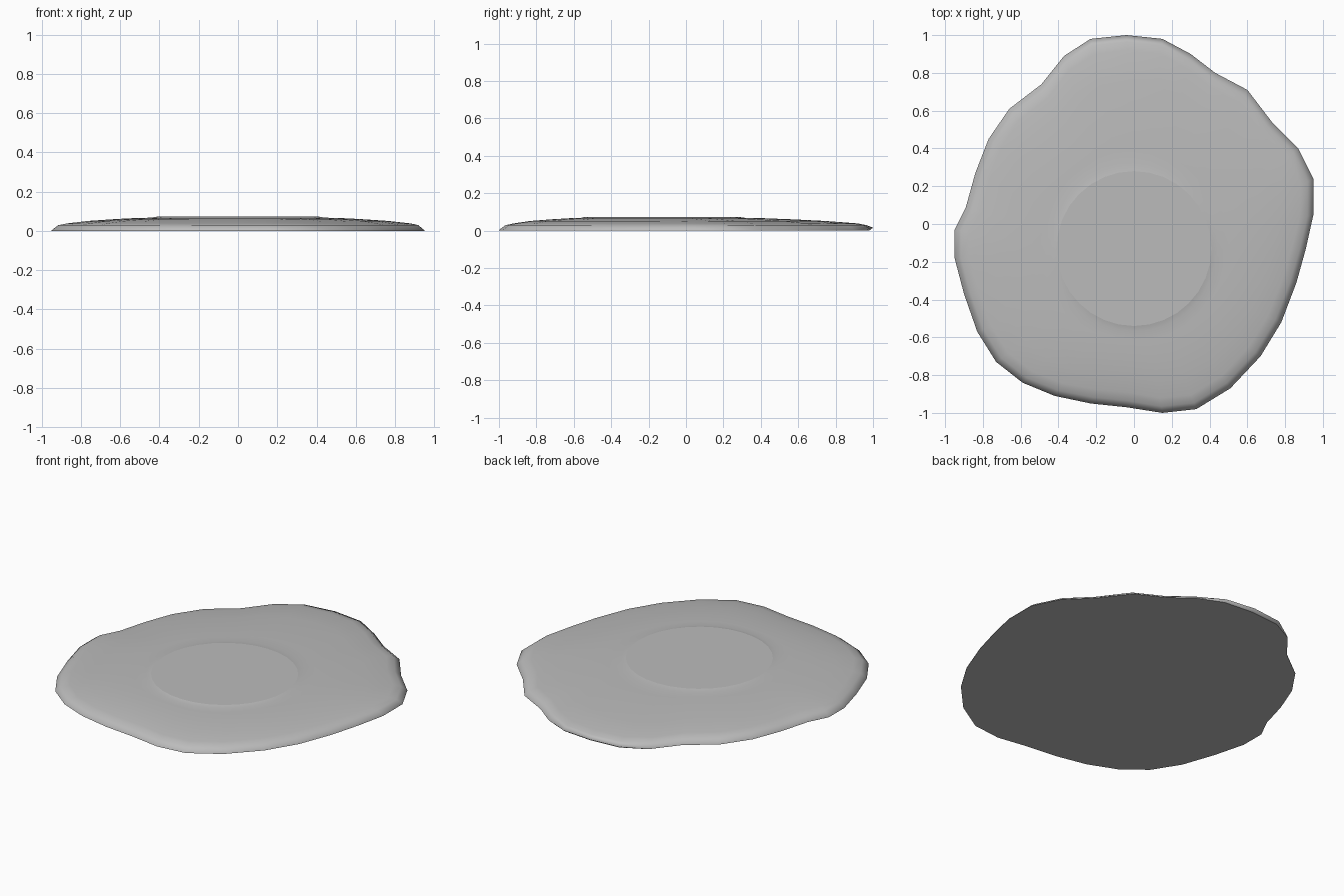
import bpy, bmesh, math
from mathutils import Vector

cube = bpy.data.objects.get("Cube")
if cube:
    bpy.data.objects.remove(cube, do_unlink=True)

stone = bpy.data.materials.new("stone grey")
stone.use_nodes = True
colour = (0.5, 0.5, 0.5, 1)
stone.diffuse_color = colour
stone.node_tree.nodes["Principled BSDF"].inputs["Base Color"].default_value = colour

# Irregular outline, clockwise from the back
outline = [(-.04, 1), (.15, .98), (.30, .90), (.43, .80), (.60, .71), (.73, .54),
           (.87, .40), (.95, .24), (.95, .05), (.91, -.13), (.86, -.31), (.78, -.52),
           (.67, -.70), (.51, -.87), (.33, -.98), (.15, -1), (-.04, -.97), (-.23, -.95),
           (-.42, -.91), (-.59, -.84), (-.73, -.73), (-.83, -.57), (-.90, -.37),
           (-.95, -.18), (-.95, -.03), (-.89, .09), (-.84, .27), (-.77, .45),
           (-.66, .61), (-.49, .74), (-.37, .89), (-.23, .98)]
N = len(outline)
centre, radius = Vector((0, -.13)), .41
outer = [Vector(p) for p in outline]
inner = []
for i in range(N):
    a = math.pi / 2 - math.tau * i / N
    inner.append(centre + radius * Vector((math.cos(a), math.sin(a))))

bm = bmesh.new()


def ring(place):
    """Add one loop of vertices; place(i, inward) gives a 2D point and a height."""
    verts = []
    for i in range(N):
        p, z = place(i, (inner[i] - outer[i]).normalized())
        verts.append(bm.verts.new((p.x, p.y, z)))
    return verts


def tuck(i):
    return max(0, outer[i].y - .9) * .2


# Underside, rim, sloping top, bank and raised round plateau
rings = [ring(lambda i, d: (outer[i] + d * tuck(i), 0)),
         ring(lambda i, d: (outer[i], .003 + tuck(i) * .6))]
for inset, z in ((.035, .029), (.08, .038)):
    rings.append(ring(lambda i, d: (outer[i] + d * inset, z)))
for t, z in ((.65, .051), (.4, .060), (.17, .0665), (.06, .067)):
    rings.append(ring(lambda i, d: (inner[i].lerp(outer[i], t), z)))
rings.append(ring(lambda i, d: (inner[i], .073)))

for low, high in zip(rings, rings[1:]):
    for i in range(N):
        j = (i + 1) % N
        bm.faces.new((low[i], low[j], high[j], high[i]))
bm.faces.new(rings[0])
bm.faces.new(rings[-1])
bmesh.ops.recalc_face_normals(bm, faces=bm.faces[:])

# Smooth slopes with crisp plateau and base edges
for f in bm.faces:
    f.smooth = True
for loop in (rings[0], rings[-1]):
    for i in range(N):
        bm.edges.get((loop[i], loop[(i + 1) % N])).smooth = False

mesh = bpy.data.meshes.new("stone_slab")
bm.to_mesh(mesh)
bm.free()
mesh.materials.append(stone)
slab = bpy.data.objects.new("stone_slab", mesh)
bpy.context.collection.objects.link(slab)
